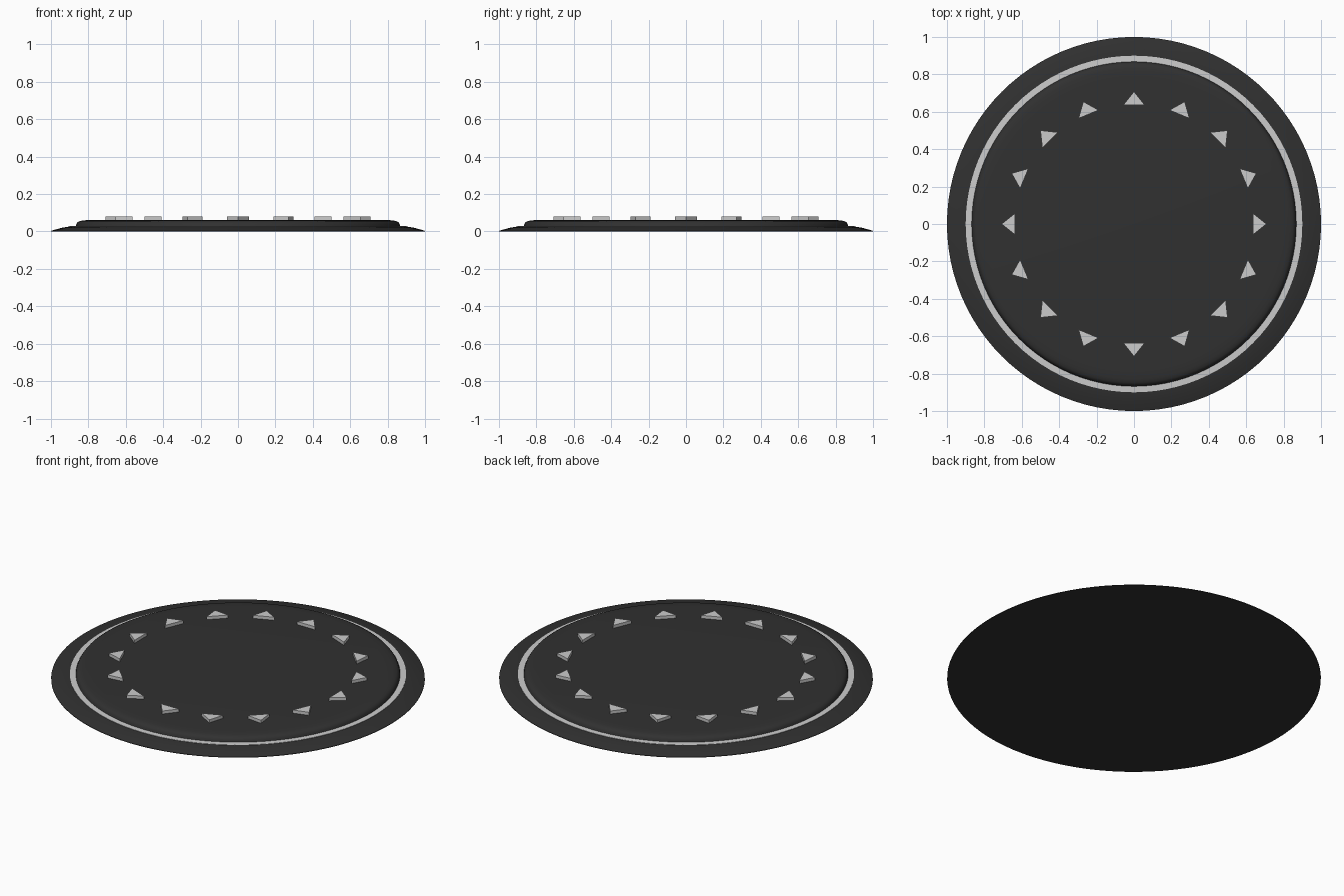
import bpy, bmesh, math
from mathutils import Matrix

if "Cube" in bpy.data.objects:
    bpy.data.objects.remove(bpy.data.objects["Cube"])

SEGMENTS = 96
MARKERS = 16

dark = bpy.data.materials.new("dark_plastic")
dark.diffuse_color = (0.03, 0.03, 0.03, 1)
dark.use_nodes = True
dark.node_tree.nodes["Principled BSDF"].inputs["Base Color"].default_value = dark.diffuse_color


def finish(bm, name, material=None, smooth=True):
    mesh = bpy.data.meshes.new(name)
    bmesh.ops.recalc_face_normals(bm, faces=bm.faces)
    bm.to_mesh(mesh)
    bm.free()
    obj = bpy.data.objects.new(name, mesh)
    bpy.context.collection.objects.link(obj)
    if material:
        mesh.materials.append(material)
    if smooth:
        bpy.ops.object.select_all(action='DESELECT')
        obj.select_set(True)
        bpy.context.view_layer.objects.active = obj
        bpy.ops.object.shade_smooth_by_angle(angle=math.radians(35))
    return obj


def lathe(name, profile, material=None, closed=False):
    """Spin (radius, z) points around the z axis."""
    bm = bmesh.new()
    verts = [bm.verts.new((r, 0, z)) for r, z in profile]
    pairs = list(zip(verts, verts[1:]))
    if closed:
        pairs.append((verts[-1], verts[0]))
    edges = [bm.edges.new(p) for p in pairs]
    bmesh.ops.spin(bm, geom=verts + edges, cent=(0, 0, 0), axis=(0, 0, 1),
                   angle=math.tau, steps=SEGMENTS, use_duplicate=False)
    bmesh.ops.remove_doubles(bm, verts=bm.verts, dist=1e-5)
    return finish(bm, name, material)


# Dark body: flat underside, sloping rim, step and raised rounded plate
lathe("base_disc", [
    (0, 0), (1.0, 0), (1.0, 0.003), (0.975, 0.011), (0.94, 0.02), (0.90, 0.027),
    (0.868, 0.028), (0.864, 0.04), (0.858, 0.049), (0.848, 0.055),
    (0.83, 0.059), (0.785, 0.062), (0, 0.062)], dark)

# Light inlay ring in the step
lathe("inlay_ring", [(0.868, 0.022), (0.90, 0.022), (0.90, 0.029), (0.868, 0.030)],
      closed=True)

# Triangular markers pointing outwards
bm = bmesh.new()
for i in range(MARKERS):
    turn = Matrix.Rotation(math.tau * i / MARKERS, 4, 'Z')
    tri = [bm.verts.new((x, y, 0.058))
           for x, y in ((0.635, -0.058), (0.708, 0), (0.635, 0.058))]
    face = bm.faces.new(tri)
    top = bmesh.ops.extrude_face_region(bm, geom=[face])["geom"]
    top = [v for v in top if isinstance(v, bmesh.types.BMVert)]
    bmesh.ops.translate(bm, verts=top, vec=(0, 0, 0.022))
    bmesh.ops.transform(bm, matrix=turn, verts=tri + top)
finish(bm, "triangle_markers", smooth=False)
